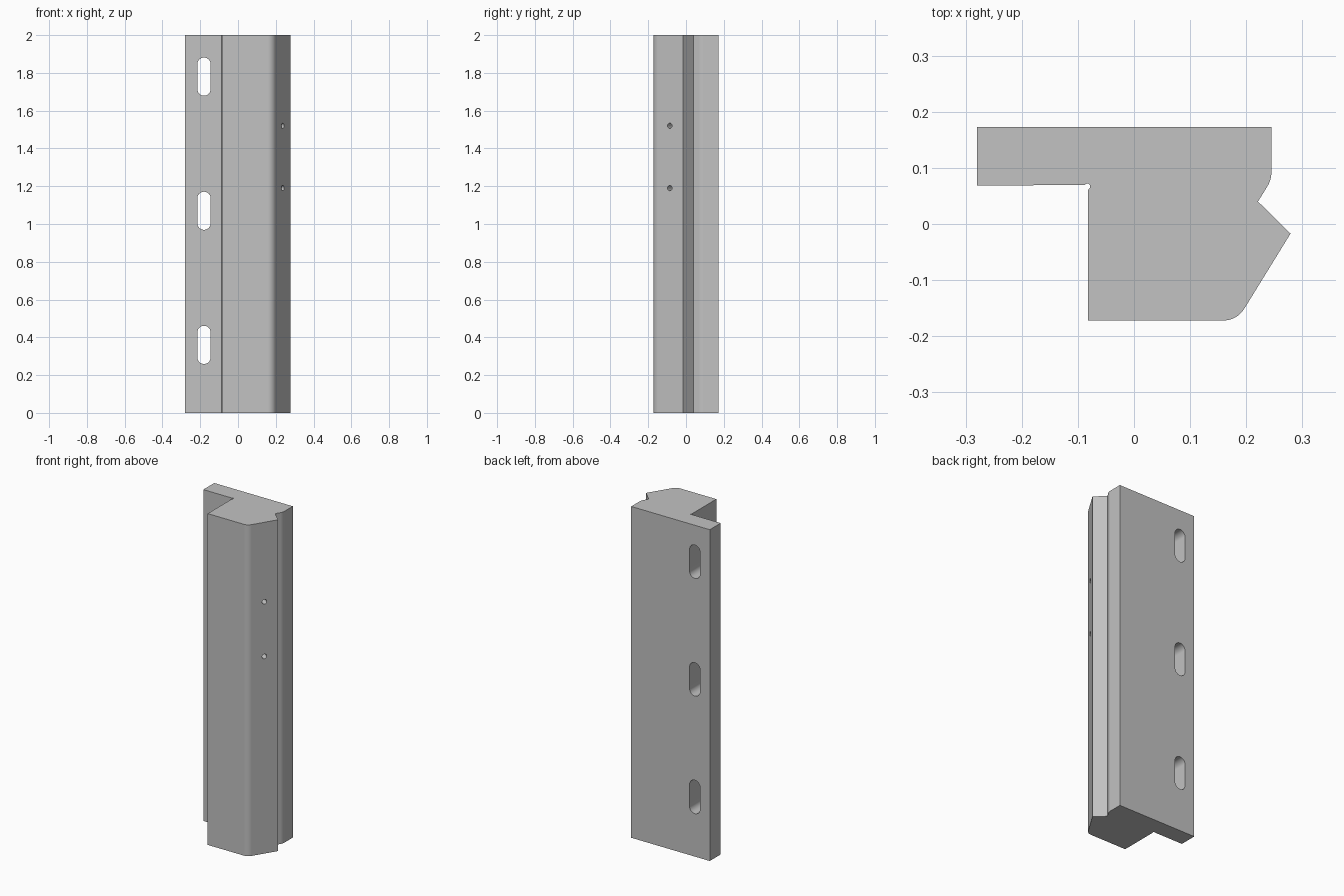
import bpy, bmesh, math
from mathutils import Vector, Matrix

cube = bpy.data.objects.get("Cube")
if cube:
    bpy.data.objects.remove(cube, do_unlink=True)

HEIGHT = 2.0

grey = bpy.data.materials.new("plain grey")
grey.use_nodes = True
grey.diffuse_color = (0.54, 0.54, 0.54, 1)
grey.node_tree.nodes["Principled BSDF"].inputs["Base Color"].default_value = grey.diffuse_color


def prism(name, outline, depth, matrix=Matrix()):
    """Extrude a closed 2D outline along local z, then place it."""
    bm = bmesh.new()
    face = bm.faces.new([bm.verts.new((x, y, 0)) for x, y in outline])
    ext = bmesh.ops.extrude_face_region(bm, geom=[face])
    verts = [g for g in ext["geom"] if isinstance(g, bmesh.types.BMVert)]
    bmesh.ops.translate(bm, vec=(0, 0, depth), verts=verts)
    bmesh.ops.transform(bm, matrix=matrix, verts=bm.verts)
    bmesh.ops.recalc_face_normals(bm, faces=bm.faces)
    mesh = bpy.data.meshes.new(name)
    bm.to_mesh(mesh)
    bm.free()
    mesh.materials.append(grey)
    obj = bpy.data.objects.new(name, mesh)
    bpy.context.collection.objects.link(obj)
    return obj


def arc(cx, cy, r, start, end, steps=12):
    """Points on an arc, angles in degrees."""
    angles = [math.radians(start + (end - start) * i / steps) for i in range(steps + 1)]
    return [(cx + r * math.cos(a), cy + r * math.sin(a)) for a in angles]


# Rail cross-section: flange, relief groove, rounded nose, pointed lip and notch
profile = [(-0.28, 0.173), (-0.28, 0.069)]
profile += arc(-0.083, 0.067, 0.005, 155, -50, 10)
profile += [(-0.082, 0.06), (-0.082, -0.172)]
profile += arc(0.159, -0.128, 0.044, -90, -32)
profile += [(0.279, -0.017), (0.221, 0.04)]
profile += arc(0.195, 0.093, 0.05, -32, 0, 8)
profile += [(0.245, 0.173)]
rail = prism("rail_body", profile, HEIGHT)

# Mounting slots through the flange
cutters = []
slot = arc(0, 0.066, 0.035, 0, 180, 16) + arc(0, -0.066, 0.035, 180, 360, 16)
for z in (0.36, 1.07, 1.78):
    place = Matrix.Translation((-0.18, 0.3, z)) @ Matrix.Rotation(math.pi / 2, 4, 'X')
    cutters.append(prism("slot_cutter", slot, 0.4, place))

# Small blind holes square to the slanted face
normal = Vector((0.845, -0.535, 0))
hole = arc(0, 0, 0.014, 0, 345, 23)
for z in (1.19, 1.52):
    start = Vector((0.235, -0.085, z)) - normal * 0.07
    place = Matrix.Translation(start) @ normal.to_track_quat('Z', 'Y').to_matrix().to_4x4()
    cutters.append(prism("hole_cutter", hole, 0.12, place))

# Cut, then remove the cutters
bpy.ops.object.select_all(action='DESELECT')
rail.select_set(True)
bpy.context.view_layer.objects.active = rail
for cutter in cutters:
    cutter.hide_render = True
    mod = rail.modifiers.new("cut", 'BOOLEAN')
    mod.operation = 'DIFFERENCE'
    mod.solver = 'EXACT'
    mod.object = cutter
    bpy.ops.object.modifier_apply(modifier=mod.name)
    bpy.data.objects.remove(cutter, do_unlink=True)

# Smooth the rounded edges while the flat faces stay flat
bpy.ops.object.shade_smooth_by_angle(angle=math.radians(25))
weighted = rail.modifiers.new("flat_face_normals", 'WEIGHTED_NORMAL')
weighted.keep_sharp = True
